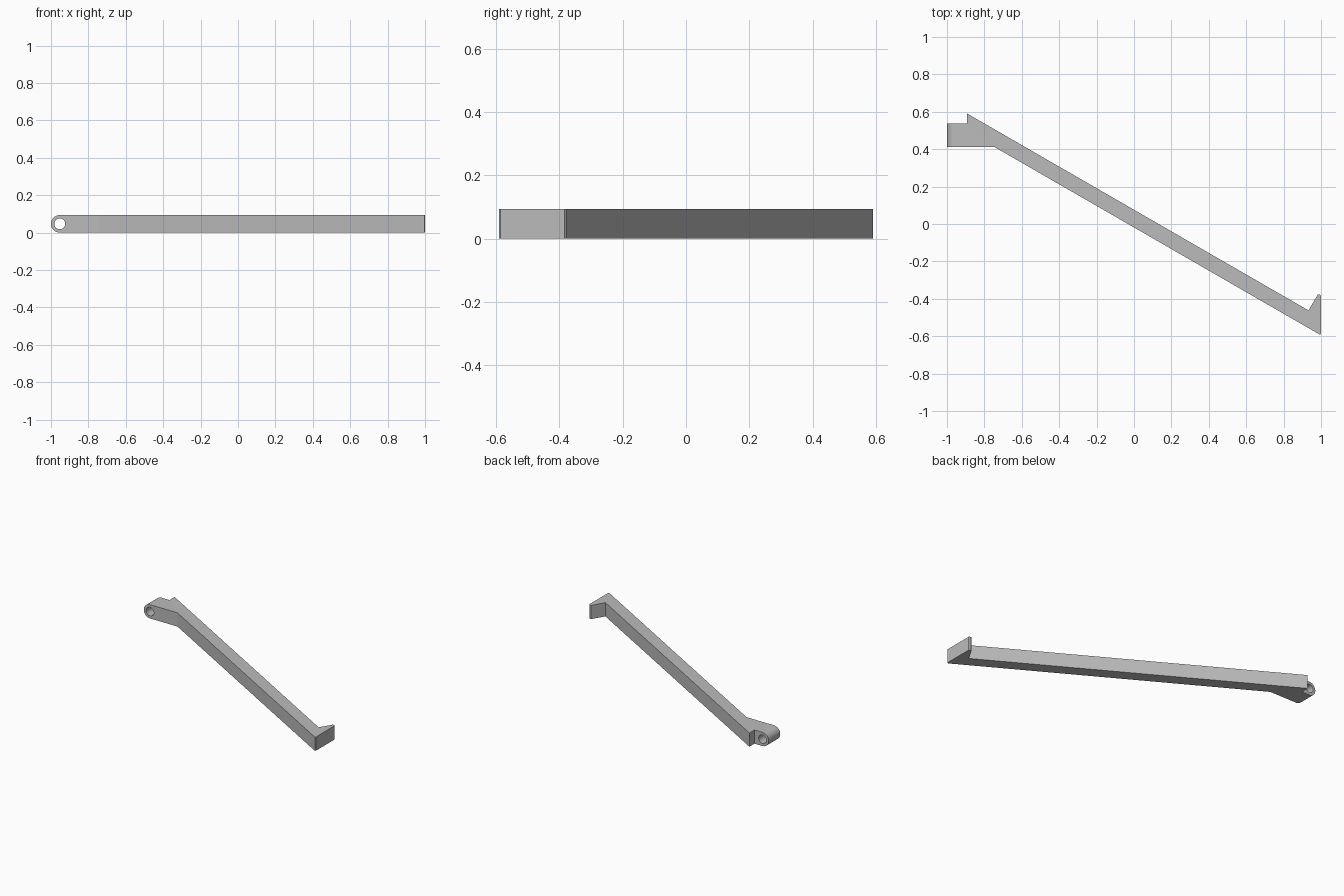
import bpy, bmesh
from math import pi, sin, cos

cube = bpy.data.objects.get("Cube")
if cube:
    bpy.data.objects.remove(cube)

THICK = 0.094
R = THICK / 2
HOLE_R = 0.029
EYE_X = -1 + R
EYE_FRONT, EYE_BACK = 0.411, 0.536

grey = bpy.data.materials.new("plain grey")
grey.use_nodes = True
colour = (0.5, 0.5, 0.5, 1)
grey.diffuse_color = colour
grey.node_tree.nodes["Principled BSDF"].inputs["Base Color"].default_value = colour


def prism(name, points, direction):
    """Closed solid made by sweeping a flat outline along a direction."""
    bm = bmesh.new()
    face = bm.faces.new([bm.verts.new(p) for p in points])
    swept = bmesh.ops.extrude_face_region(bm, geom=[face])["geom"]
    moved = [g for g in swept if isinstance(g, bmesh.types.BMVert)]
    bmesh.ops.translate(bm, verts=moved, vec=direction)
    bmesh.ops.recalc_face_normals(bm, faces=bm.faces)
    mesh = bpy.data.meshes.new(name)
    bm.to_mesh(mesh)
    bm.free()
    mesh.materials.append(grey)
    obj = bpy.data.objects.new(name, mesh)
    bpy.context.collection.objects.link(obj)
    return obj


def arc(radius, start, end, steps, y):
    """Points on an arc about the pivot hole's axis."""
    angles = [start + (end - start) * i / steps for i in range(steps + 1)]
    return [(EYE_X + radius * cos(a), y, R + radius * sin(a)) for a in angles]


# Slanted bar with a square shoulder at one end and a hook at the other
outline = [(EYE_X, EYE_FRONT), (-0.745, EYE_FRONT), (0.991, -0.59),
           (0.996, -0.59), (1, -0.585), (1, -0.384), (0.994, -0.378),
           (0.982, -0.378), (0.933, -0.462), (-0.893, 0.591),
           (-0.893, EYE_BACK), (EYE_X, EYE_BACK)]
arm = prism("latch_arm", [(x, y, 0) for x, y in outline], (0, 0, THICK))

# Rounded pivot end
depth = (0, EYE_BACK - EYE_FRONT, 0)
eye = prism("pivot_end", arc(R, pi / 2, 3 * pi / 2, 24, EYE_FRONT), depth)

# Pivot hole through the rounded end
cutter = prism("pivot_hole_cutter",
               arc(HOLE_R, 0, 2 * pi, 40, EYE_FRONT - 0.1)[:-1], (0, 0.4, 0))
cutter.hide_render = True
cutter.hide_viewport = True

for operation, tool in (("UNION", eye), ("DIFFERENCE", cutter)):
    mod = arm.modifiers.new(operation.title(), "BOOLEAN")
    mod.operation = operation
    mod.object = tool
    mod.solver = "EXACT"

# Bake the booleans, then drop the helper solids
bpy.context.view_layer.update()
baked = bpy.data.meshes.new_from_object(
    arm.evaluated_get(bpy.context.evaluated_depsgraph_get()))
arm.modifiers.clear()
arm.data = baked
for helper in (eye, cutter):
    bpy.data.objects.remove(helper)

# Smooth the round surfaces and keep the edges crisp
bpy.ops.object.select_all(action="DESELECT")
arm.select_set(True)
bpy.context.view_layer.objects.active = arm
bpy.ops.object.shade_smooth_by_angle(angle=0.5)
